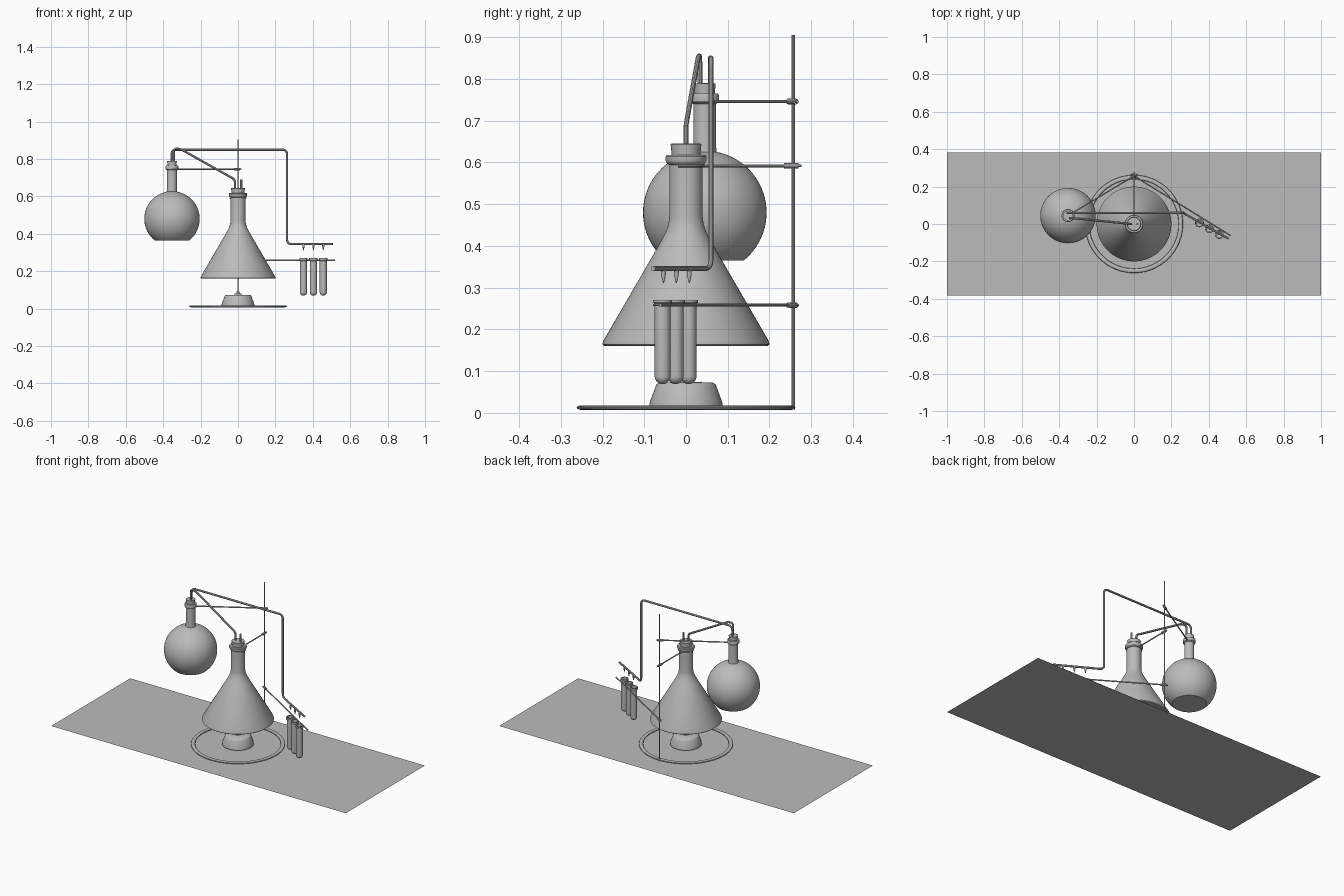
import bpy, bmesh, math
from mathutils import Vector

if "Cube" in bpy.data.objects:
    bpy.data.objects.remove(bpy.data.objects["Cube"], do_unlink=True)

GREY = (0.5, 0.5, 0.5, 1)
grey = bpy.data.materials.new("plain grey")
grey.use_nodes = True
grey.diffuse_color = GREY
grey.node_tree.nodes["Principled BSDF"].inputs["Base Color"].default_value = GREY


def finish(obj, smooth=True):
    obj.data.materials.append(grey)
    bpy.ops.object.select_all(action='DESELECT')
    obj.select_set(True)
    bpy.context.view_layer.objects.active = obj
    if obj.type == 'CURVE':
        bpy.ops.object.convert(target='MESH')
    if smooth:
        bpy.ops.object.shade_smooth_by_angle(angle=math.radians(35))
    return obj


def from_bmesh(name, bm, smooth=True):
    bmesh.ops.recalc_face_normals(bm, faces=bm.faces)
    mesh = bpy.data.meshes.new(name)
    bm.to_mesh(mesh)
    bm.free()
    obj = bpy.data.objects.new(name, mesh)
    bpy.context.collection.objects.link(obj)
    return finish(obj, smooth)


def lathe(name, profile, x=0, y=0, steps=48):
    """Spin a (radius, height) profile around a vertical axis."""
    bm = bmesh.new()
    verts = [bm.verts.new((r, 0, z)) for r, z in profile]
    edges = [bm.edges.new(pair) for pair in zip(verts, verts[1:])]
    bmesh.ops.spin(bm, geom=verts + edges, cent=(0, 0, 0), axis=(0, 0, 1),
                   angle=math.tau, steps=steps, use_duplicate=False)
    bmesh.ops.remove_doubles(bm, verts=bm.verts, dist=1e-5)
    bmesh.ops.translate(bm, verts=bm.verts, vec=(x, y, 0))
    return from_bmesh(name, bm)


def tube(name, points, radius, bend=0.0):
    """Round pipe through the points, with its corners eased by bend."""
    pts = [Vector(p) for p in points]
    path = [pts[0]]
    for a, b, c in zip(pts, pts[1:], pts[2:]):
        if bend == 0:
            path.append(b)
            continue
        p = b + (a - b).normalized() * bend
        q = b + (c - b).normalized() * bend
        for i in range(7):
            t = i / 6
            path.append(p * (1 - t) ** 2 + b * 2 * t * (1 - t) + q * t * t)
    path.append(pts[-1])
    curve = bpy.data.curves.new(name, 'CURVE')
    curve.dimensions = '3D'
    curve.bevel_depth = radius
    curve.bevel_resolution = 3
    curve.use_fill_caps = True
    spline = curve.splines.new('POLY')
    spline.points.add(len(path) - 1)
    for point, co in zip(spline.points, path):
        point.co = (*co, 1)
    obj = bpy.data.objects.new(name, curve)
    bpy.context.collection.objects.link(obj)
    return finish(obj)


def arc(radius, start, end, steps=10):
    return [(radius * math.cos(math.radians(start + (end - start) * i / steps)),
             radius * math.sin(math.radians(start + (end - start) * i / steps)))
            for i in range(steps + 1)]


# Table top: a single flat sheet
bm = bmesh.new()
bmesh.ops.create_grid(bm, x_segments=1, y_segments=1, size=1)
bmesh.ops.scale(bm, verts=bm.verts, vec=(1, 0.383, 1))
table = from_bmesh("table_top", bm, False)

# Stand: base ring and upright pole
lathe("stand_ring", [(0.25 + a * 1.0, 0.0125 + b * 0.45) for a, b in arc(0.012, 0, 360, 12)], steps=64)
POLE = Vector((0, 0.257, 0))
tube("stand_pole", [(0, 0.257, 0.008), (0, 0.257, 0.905)], 0.004)

# Burner with its wick
lathe("burner", [(0, 0.012), (0.088, 0.012), (0.087, 0.025), (0.073, 0.063),
                 (0.07, 0.069), (0.063, 0.073), (0, 0.074)])
lathe("wick_holder", [(0, 0.073), (0.02, 0.073), (0.02, 0.08), (0, 0.08)], steps=24)
lathe("wick", [(0.007, 0.078), (0.008, 0.09), (0, 0.1)], steps=16)

# Conical flask with stopper
lathe("conical_flask", [(0, 0.16), (0.195, 0.16), (0.2, 0.164), (0.199, 0.171),
                        (0.065, 0.402), (0.05, 0.43), (0.042, 0.452), (0.04, 0.47),
                        (0.04, 0.594), (0.046, 0.598), (0.049, 0.604), (0.049, 0.614),
                        (0.046, 0.618), (0, 0.618)], steps=64)
lathe("conical_flask_stopper", [(0, 0.617), (0.034, 0.617), (0.037, 0.643),
                                (0.035, 0.645), (0, 0.645)])
tube("short_vent_tube", [(0.018, 0, 0.63), (0.018, 0, 0.69)], 0.006)

# Round flask with stopper
FX, FY = -0.353, 0.045
bulb = [(r, 0.48 + z) for r, z in arc(0.148, -51, 79, 28)]
lathe("round_flask", [(0, 0.365)] + bulb +
      [(0.027, 0.64), (0.027, 0.74), (0.033, 0.744), (0.034, 0.75), (0.034, 0.76),
       (0.032, 0.765), (0, 0.765)], FX, FY, 64)
lathe("round_flask_stopper", [(0, 0.764), (0.024, 0.764), (0.026, 0.789), (0, 0.79)], FX, FY)

# Glass tubing between the vessels
tube("steam_tube", [(-0.016, 0, 0.63), (-0.016, 0, 0.69), (-0.31, 0.03, 0.855),
                    (-0.343, 0.033, 0.855), (-0.343, 0.033, 0.775)], 0.006, 0.016)
tube("delivery_tube", [(-0.355, 0.058, 0.775), (-0.355, 0.058, 0.85), (0.262, 0.06, 0.85),
                       (0.262, 0.06, 0.346), (0.506, -0.079, 0.346)], 0.006, 0.026)

# Nozzles above a row of test tubes, each held by a small loop
for i in range(3):
    nx, ny = 0.35 + 0.053 * i, 0.008 - 0.031 * i
    lathe(f"nozzle_{i + 1}", [(0, 0.345), (0.006, 0.345), (0.0055, 0.33),
                              (0.0015, 0.312), (0, 0.311)], nx, ny, 16)
    tx, ty = nx, ny - 0.002
    lathe(f"test_tube_{i + 1}",
          [(r, 0.088 + z) for r, z in arc(0.019, -90, 0)] +
          [(0.019, 0.262), (0.0225, 0.264), (0.0225, 0.27), (0.016, 0.27),
           (0.016, 0.09), (0, 0.075)], tx, ty, 32)
    lathe(f"test_tube_loop_{i + 1}",
          [(0.021 + r, 0.258 + z) for r, z in arc(0.0025, 0, 360, 8)], tx, ty, 32)


def clamp(name, end, z):
    """Rod from the pole towards end, with a boss and thumb screw."""
    end = Vector((*end, z))
    base = POLE + Vector((0, 0, z))
    away = (end - base).normalized()
    tube(name + "_rod", [base, end], 0.0038)
    tube(name + "_boss", [base - away * 0.012, base + away * 0.022], 0.007)
    tube(name + "_screw", [base - away * 0.02, base - away * 0.01], 0.0035)
    return away


def fork(name, cx, cy, z, radius, toward):
    """Open jaw that grips a neck from the pole side."""
    facing = math.degrees(math.atan2(toward[1], toward[0]))
    jaw = [(cx + a, cy + b, z) for a, b in arc(radius, facing - 115, facing + 115, 24)]
    tube(name, jaw, 0.0038)


away = clamp("conical_flask_clamp", (0, 0.042), 0.592)
fork("conical_flask_jaw", 0, 0, 0.592, 0.042, -away)
away = clamp("round_flask_clamp", (FX + 0.025, FY + 0.015), 0.746)
fork("round_flask_jaw", FX, FY, 0.746, 0.031, -away)
clamp("test_tube_clamp", (0.517, -0.062), 0.258)
